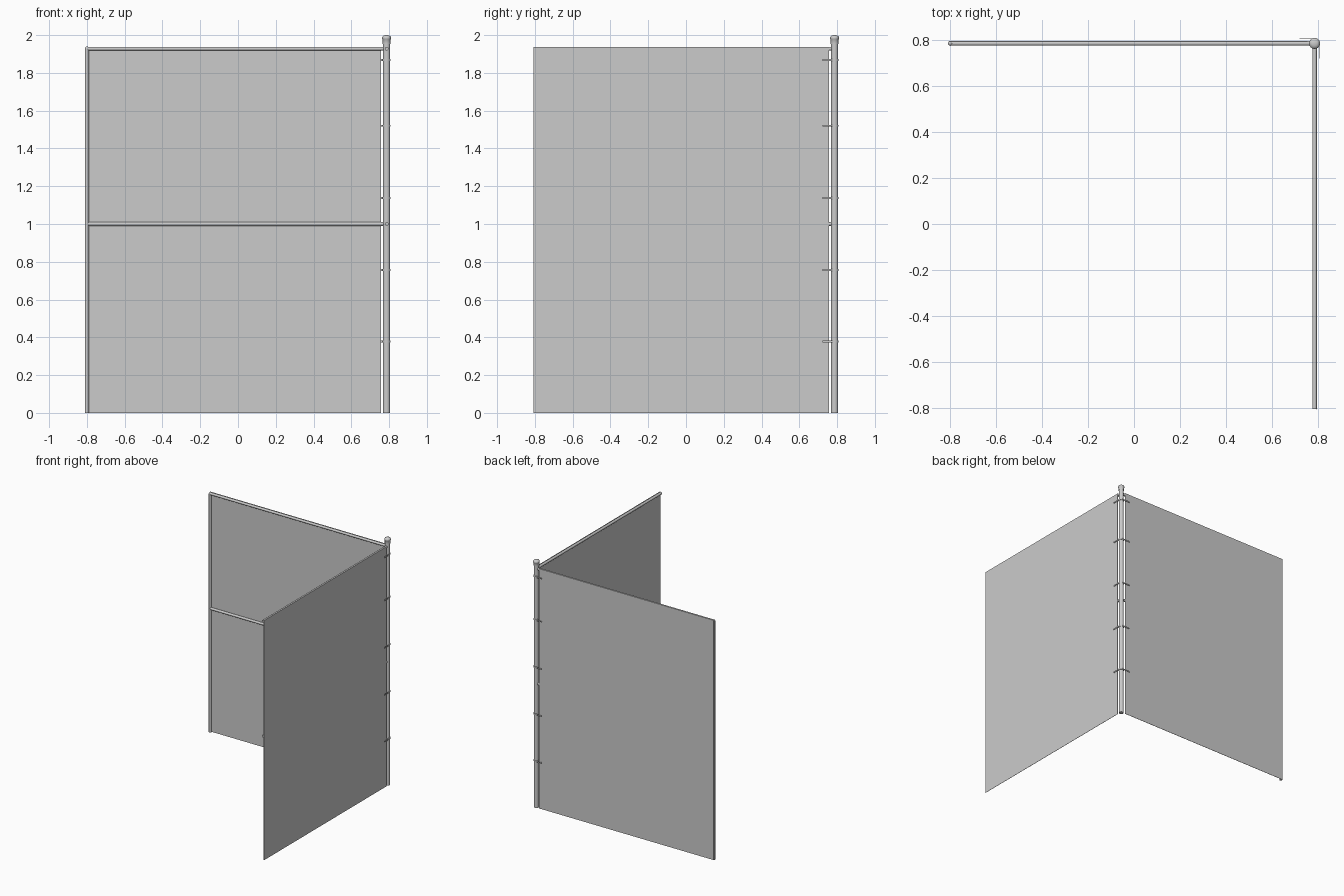
import bpy, bmesh, math
from mathutils import Vector

if "Cube" in bpy.data.objects:
    bpy.data.objects.remove(bpy.data.objects["Cube"])

C = 0.787          # corner post position in x and y
END = -0.80        # far end of both panels
TOP = 1.938        # sheet height
BANDS = (0.378, 0.757, 1.137, 1.52, 1.868)


def finish(name, bm):
    bmesh.ops.recalc_face_normals(bm, faces=bm.faces)
    me = bpy.data.meshes.new(name)
    bm.to_mesh(me)
    bm.free()
    ob = bpy.data.objects.new(name, me)
    bpy.context.collection.objects.link(ob)
    return ob


def smooth(ob):
    bpy.ops.object.select_all(action='DESELECT')
    ob.select_set(True)
    bpy.context.view_layer.objects.active = ob
    bpy.ops.object.shade_smooth_by_angle(angle=math.radians(40))
    return ob


def tube(name, a, b, r, n=20):
    a, b = Vector(a), Vector(b)
    bm = bmesh.new()
    bmesh.ops.create_cone(bm, cap_ends=True, segments=n, radius1=r,
                          radius2=r, depth=(b - a).length)
    ob = finish(name, bm)
    ob.rotation_euler = (b - a).to_track_quat('Z', 'Y').to_euler()
    ob.location = (a + b) / 2
    return smooth(ob)


def box(name, lo, hi):
    lo, hi = Vector(lo), Vector(hi)
    bm = bmesh.new()
    bmesh.ops.create_cube(bm, size=1)
    bmesh.ops.scale(bm, vec=hi - lo, verts=bm.verts)
    ob = finish(name, bm)
    ob.location = (lo + hi) / 2
    return ob


def lathe(name, profile, loc, n=24):
    bm = bmesh.new()
    vs = [bm.verts.new((r, 0, z)) for r, z in profile]
    es = [bm.edges.new(p) for p in zip(vs, vs[1:])]
    bmesh.ops.spin(bm, geom=vs + es, cent=(0, 0, 0), axis=(0, 0, 1),
                   angle=2 * math.pi, steps=n)
    bmesh.ops.remove_doubles(bm, verts=bm.verts, dist=1e-5)
    ob = finish(name, bm)
    ob.location = loc
    return smooth(ob)


# Corner post with domed cap
tube("corner_post", (C, C, 0), (C, C, 1.965), 0.019, 24)
lathe("post_cap", [(0, 0), (0.021, 0), (0.021, 0.022), (0.024, 0.026),
                   (0.024, 0.034), (0.020, 0.041), (0.011, 0.045), (0, 0.046)],
      (C, C, 1.954))

# Slim end post of the back panel, with a rounded top
tube("end_post", (END, C, 0), (END, C, 1.93), 0.0105)
lathe("end_post_top", [(0.0105, 0), (0.009, 0.005), (0.005, 0.009), (0, 0.0105)],
      (END, C, 1.93), 20)

# Top and middle rails of both panels
for label, z in (("top", 1.928), ("middle", 1.0)):
    tube("back_" + label + "_rail", (END, C, z), (C, C, z), 0.010)
    tube("side_" + label + "_rail", (C, -0.806, z), (C, C, z), 0.010)

# Thin mesh sheets on the outer side of the rails
box("back_sheet", (-0.806, 0.796, 0), (0.757, 0.798, TOP))
box("side_sheet", (0.796, -0.808, 0), (0.798, 0.757, TOP))

# Tension bands: ring round the post and a strap over each sheet
for i, z in enumerate(BANDS):
    lathe(f"band_ring_{i}", [(0.0185, -0.005), (0.021, -0.005), (0.021, 0.005),
                             (0.0185, 0.005)], (C, C, z))
    box(f"back_strap_{i}", (0.722, 0.8055, z - 0.005), (0.790, 0.8085, z + 0.005))
    box(f"side_strap_{i}", (0.8055, 0.722, z - 0.005), (0.8085, 0.790, z + 0.005))
